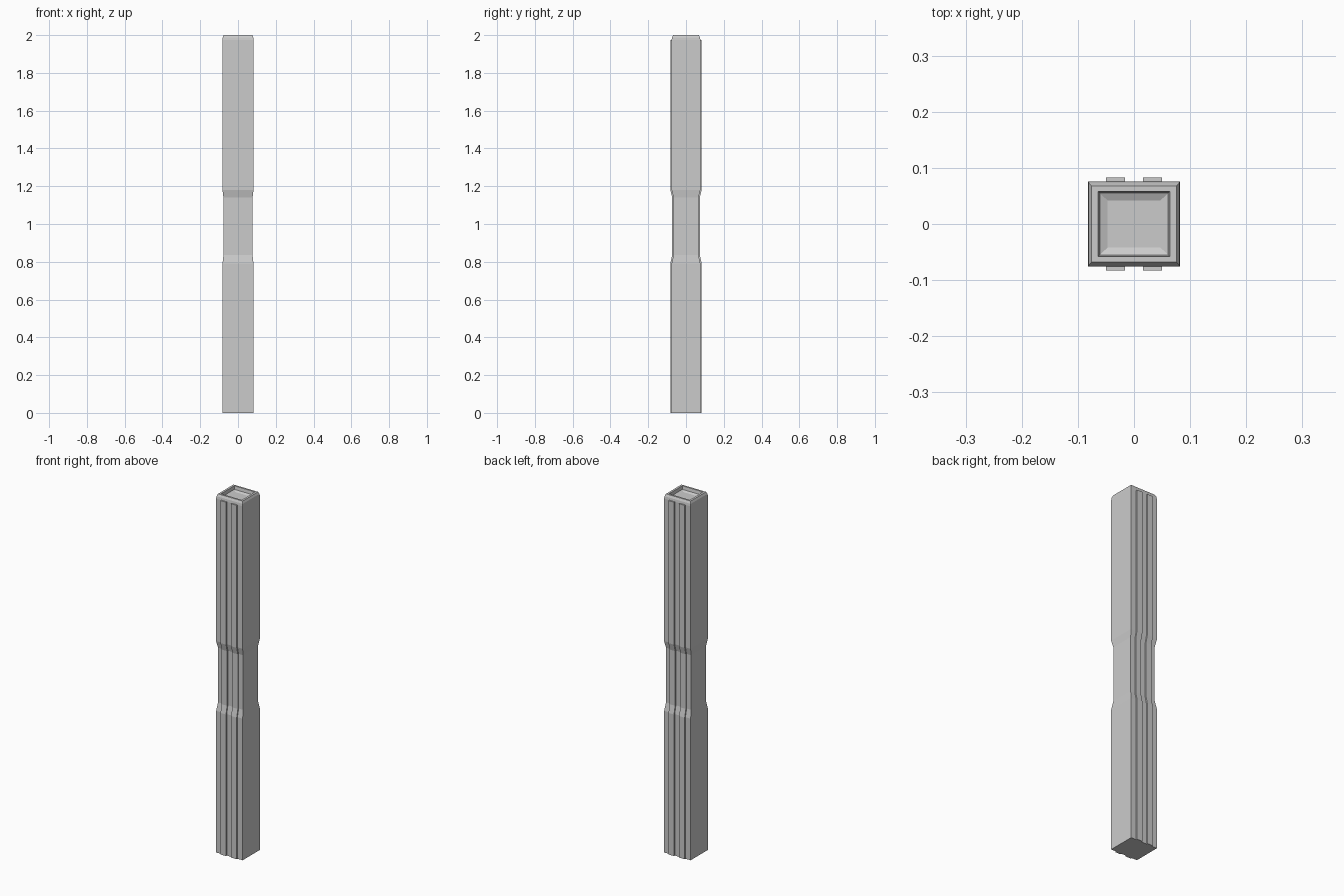
import bpy, bmesh

if "Cube" in bpy.data.objects:
    bpy.data.objects.remove(bpy.data.objects["Cube"])

# Half cross-section: face with two raised ribs (x fractions fixed in units)
RIB_IN, RIB_OUT = 0.016, 0.050


def section(hx, hy, rib):
    """Closed outline of a rectangle with two ribs on front and back."""
    front = [(-hx, -hy)]
    for a, b in ((-RIB_OUT, -RIB_IN), (RIB_IN, RIB_OUT)):
        front += [(a, -hy), (a, -hy - rib), (b, -hy - rib), (b, -hy)]
    front.append((hx, -hy))
    return front + [(-x, -y) for x, y in front]


def loft(bm, rings):
    for a, b in zip(rings, rings[1:]):
        n = len(a)
        for i in range(n):
            j = (i + 1) % n
            bm.faces.new((a[i], a[j], b[j], b[i]))


def finish(name, bm):
    bmesh.ops.recalc_face_normals(bm, faces=bm.faces)
    mesh = bpy.data.meshes.new(name)
    bm.to_mesh(mesh)
    bm.free()
    obj = bpy.data.objects.new(name, mesh)
    bpy.context.collection.objects.link(obj)
    return obj


# Ribbed shaft with a narrowed waist
bm = bmesh.new()
levels = [(0.0, 0.082, 0.076), (0.79, 0.082, 0.076), (0.835, 0.077, 0.066),
          (1.14, 0.077, 0.066), (1.18, 0.082, 0.076), (1.975, 0.082, 0.076)]
rings = [[bm.verts.new((x, y, z)) for x, y in section(hx, hy, 0.007)]
         for z, hx, hy in levels]
loft(bm, rings)
bm.faces.new(rings[0])
bm.faces.new(rings[-1])
finish("shaft", bm)

# Chamfered cap with a stepped recess
bm = bmesh.new()
steps = [(1.975, 0.082, 0.076), (1.988, 0.081, 0.074), (2.0, 0.076, 0.068),
         (2.0, 0.064, 0.058), (1.982, 0.061, 0.055), (1.968, 0.047, 0.042)]
rings = [[bm.verts.new((sx * hx, sy * hy, z))
          for sx, sy in ((-1, -1), (1, -1), (1, 1), (-1, 1))]
         for z, hx, hy in steps]
# floor dips below the shaft top, so open it by sinking only to the shaft lid
for v in rings[-1]:
    v.co.z = 1.976
loft(bm, rings)
bm.faces.new(rings[-1])
finish("recessed_cap", bm)
